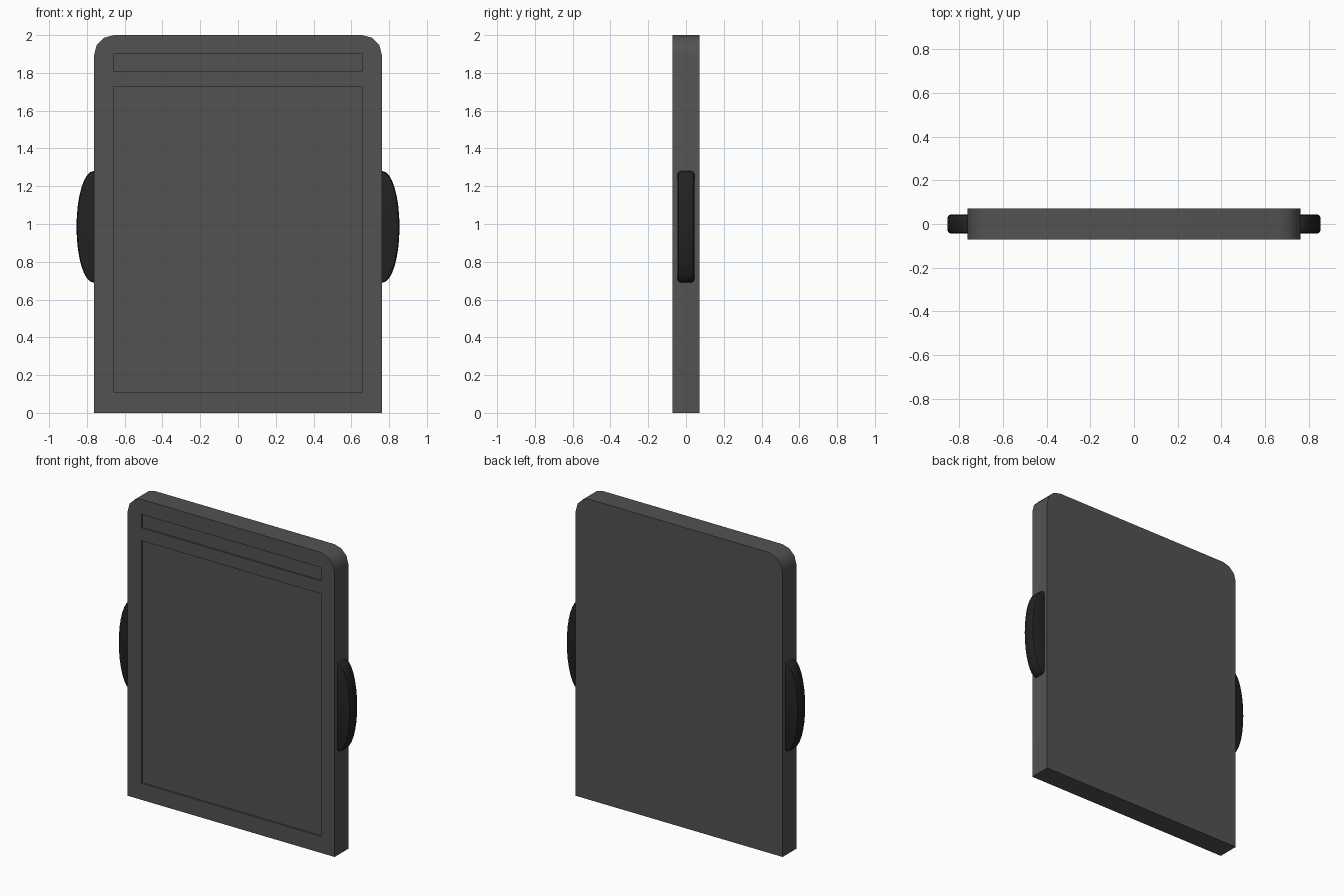
import bpy, bmesh, math

if "Cube" in bpy.data.objects:
    bpy.data.objects.remove(bpy.data.objects["Cube"])


def material(name, v):
    m = bpy.data.materials.new(name)
    m.diffuse_color = (v, v, v, 1)
    m.use_nodes = True
    m.node_tree.nodes["Principled BSDF"].inputs["Base Color"].default_value = m.diffuse_color
    return m


def extrude_profile(name, pts, y0, y1, mat):
    """Solid from an (x, z) outline, extruded along y."""
    bm = bmesh.new()
    face = bm.faces.new([bm.verts.new((x, y0, z)) for x, z in pts])
    ext = bmesh.ops.extrude_face_region(bm, geom=[face])["geom"]
    verts = [g for g in ext if isinstance(g, bmesh.types.BMVert)]
    bmesh.ops.translate(bm, verts=verts, vec=(0, y1 - y0, 0))
    bmesh.ops.recalc_face_normals(bm, faces=bm.faces)
    me = bpy.data.meshes.new(name)
    bm.to_mesh(me)
    bm.free()
    ob = bpy.data.objects.new(name, me)
    bpy.context.collection.objects.link(ob)
    me.materials.append(mat)
    return ob


def apply_modifiers(ob):
    bpy.ops.object.select_all(action='DESELECT')
    ob.select_set(True)
    bpy.context.view_layer.objects.active = ob
    for mod in list(ob.modifiers):
        bpy.ops.object.modifier_apply(modifier=mod.name)
    bpy.ops.object.shade_smooth_by_angle(angle=math.radians(40))


body_grey = material("body grey", 0.085)
grip_black = material("grip black", 0.016)

# Body slab: square base, top corners rounded in three steps
W, R, T = 0.762, 0.105, 0.072
right = [(W - R + R * math.cos(a), 2 - R + R * math.sin(a))
         for a in (math.radians(30 * i) for i in range(4))]
outline = [(W, 0)] + right + [(-x, z) for x, z in reversed(right)] + [(-W, 0)]
body = extrude_profile("body", outline, -T, T, body_grey)

# Shallow recesses on the front: top strip and main panel
for name, z0, z1 in (("strip_cutter", 1.81, 1.9), ("panel_cutter", 0.11, 1.725)):
    rect = [(-0.66, z0), (0.66, z0), (0.66, z1), (-0.66, z1)]
    cutter = extrude_profile(name, rect, -0.2, -T + 0.01, body_grey)
    mod = body.modifiers.new(name, 'BOOLEAN')
    mod.operation = 'DIFFERENCE'
    mod.solver = 'EXACT'
    mod.object = cutter
    cutter.hide_render = True
apply_modifiers(body)
for name in ("strip_cutter", "panel_cutter"):
    bpy.data.objects.remove(bpy.data.objects[name])

# Side grips: flattened discs with bevelled rims
for side, name in ((1, "right_grip"), (-1, "left_grip")):
    pts = [(side * (0.765 + 0.09 * math.cos(a)), 0.985 + 0.295 * math.sin(a))
           for a in (2 * math.pi * i / 32 for i in range(32))]
    grip = extrude_profile(name, pts, -0.044, 0.044, grip_black)
    bev = grip.modifiers.new("rim", 'BEVEL')
    bev.width = 0.016
    bev.segments = 2
    bev.limit_method = 'ANGLE'
    bev.angle_limit = math.radians(60)
    apply_modifiers(grip)
